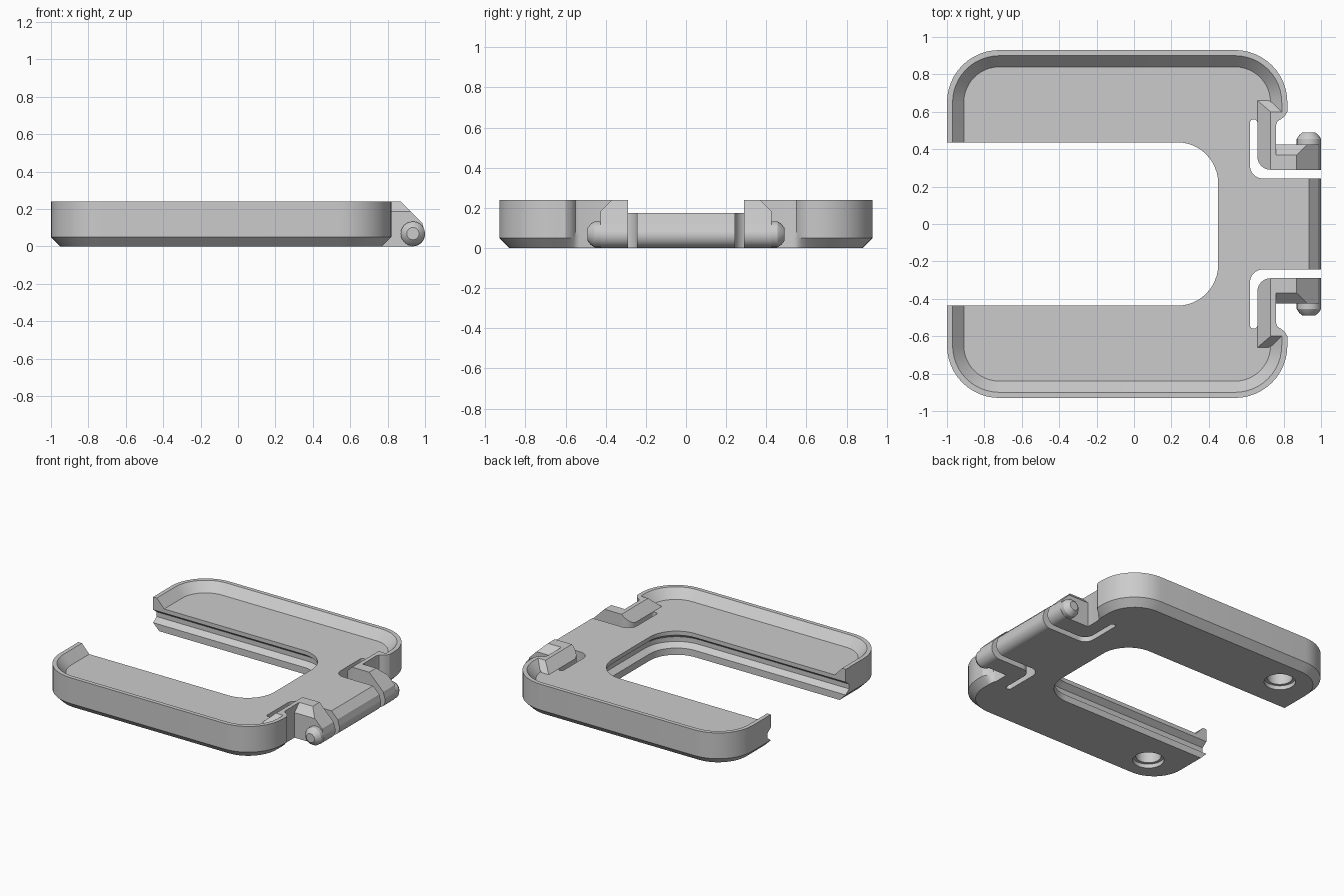
import bpy, bmesh, math
from mathutils import Vector

if "Cube" in bpy.data.objects:
    bpy.data.objects.remove(bpy.data.objects["Cube"], do_unlink=True)

GREY = 0.6
mat = bpy.data.materials.new("plain grey plastic")
mat.use_nodes = True
mat.diffuse_color = (GREY, GREY, GREY, 1)
mat.node_tree.nodes["Principled BSDF"].inputs["Base Color"].default_value = (GREY, GREY, GREY, 1)

RIM, FLOOR = 0.24, 0.175


def arc(cx, cy, r, a0, a1, n=12):
    """Points on an arc, angles in degrees."""
    steps = [math.radians(a0 + (a1 - a0) * i / n) for i in range(n + 1)]
    return [(cx + r * math.cos(a), cy + r * math.sin(a)) for a in steps]


def at_z(outline, z):
    return [(x, y, z) for x, y in outline]


def at_y(outline, y):
    return [(x, y, z) for x, z in outline]


def skin(bm, loops):
    """Join matching loops of points with quads."""
    rings = [[bm.verts.new(p) for p in loop] for loop in loops]
    for a, b in zip(rings, rings[1:]):
        for i in range(len(a)):
            j = (i + 1) % len(a)
            bm.faces.new((a[i], a[j], b[j], b[i]))
    return rings


def loft(name, loops, cuts=(), pits=()):
    """Closed loft, sliced by (point, normal) planes, with pits sunk in its base."""
    bm = bmesh.new()
    rings = skin(bm, loops)
    bm.faces.new(rings[-1])
    if pits:
        for pit in pits:
            bm.faces.new(skin(bm, pit)[-1])
        bmesh.ops.triangle_fill(bm, use_beauty=True,
                                edges=[e for e in bm.edges if e.is_boundary])
    else:
        bm.faces.new(rings[0])
    for point, normal in cuts:
        bmesh.ops.bisect_plane(bm, geom=bm.verts[:] + bm.edges[:] + bm.faces[:],
                               plane_co=point, plane_no=Vector(normal), clear_outer=True)
        bmesh.ops.holes_fill(bm, edges=[e for e in bm.edges if e.is_boundary], sides=0)
    bmesh.ops.recalc_face_normals(bm, faces=bm.faces[:])
    mesh = bpy.data.meshes.new(name)
    bm.to_mesh(mesh)
    bm.free()
    mesh.materials.append(mat)
    ob = bpy.data.objects.new(name, mesh)
    bpy.context.collection.objects.link(ob)
    bpy.ops.object.select_all(action='DESELECT')
    ob.select_set(True)
    bpy.context.view_layer.objects.active = ob
    bpy.ops.object.shade_smooth_by_angle(angle=math.radians(25))


def wall_path(d):
    """Outer wall of the left half, moved inward by d."""
    r = 0.28 - d
    return ([(0.82 - d, 0.6)] + arc(0.54, 0.65, r, 0, 90)
            + arc(-0.72, 0.65, r, 90, 180) + [(-1 + d, 0.437)])


# Small S-curve where the spring arm meets the outer wall
shoulder = [(0.76, 0.53), (0.768, 0.55), (0.785, 0.56), (0.805, 0.575)]
elbow = arc(0.73, 0.36, 0.07, 180, 270, 8)


def half_outline(d, groove):
    """Left half of the base: gap, spring arm, outer wall, central opening."""
    gap = arc(0.69, 0.313, 0.07, 270, 180, 8) + arc(0.64, 0.54, 0.02, 180, 0, 8)
    wall = wall_path(d)
    wall[-1] = (-1 + d, 0.437 + groove)
    return ([(0.7, 0.243)] + gap + elbow + [(0.76, 0.29)]
            + [(min(x, 0.82 - d), y) for x, y in shoulder] + wall
            + arc(0.23, 0.217, 0.22 + groove, 90, 0))


# Base plate: chamfered below, grooved around the opening, pits under the ends
base_loops = []
for z, d, groove in [(0, 0.05, 0), (0.05, 0, 0), (0.08, 0, 0.04),
                     (0.115, 0, 0.04), (0.145, 0, 0), (FLOOR, 0, 0)]:
    half = half_outline(d, groove)
    base_loops.append(at_z(half + [(x, -y) for x, y in reversed(half)], z))
pits = [[at_z(arc(-0.7, 0.685 * s, r, 0, 352.5, 47), z)
         for z, r in [(0, 0.105), (0.03, 0.105), (0.03, 0.085), (0.13, 0.085)]]
        for s in (1, -1)]
loft("base_plate", base_loops, pits=pits)

# Tongue and clip heads share one sloped, rounded end profile
nose = [(0.985, 0.125)] + arc(0.935, 0.065, 0.065, 25, -90)
tongue = [(0.7, 0), (0.7, FLOOR), (0.935, FLOOR)] + nose
loft("tongue", [at_y(tongue, -0.243), at_y(tongue, 0.243)])

head = [(0.76, 0), (0.76, RIM), (0.87, RIM)] + nose
for s, side in ((1, "left"), (-1, "right")):
    # Raised rim with a sloping inner face
    section = [(0, FLOOR), (0, RIM), (0.03, RIM), (0.09, FLOOR)]
    lines = [[(x, y * s, z) for x, y in wall_path(d)] for d, z in section]
    loft(side + "_rim", list(zip(*lines)))

    # Rim of the spring arm, sloped on its inside and far end
    arm = ([(0.76, 0.29)] + elbow[::-1] + [(0.66, 0.66), (0.72, 0.66), (0.82, 0.6)]
           + shoulder[::-1])
    arm = [(x, y * s) for x, y in arm]
    loft(side + "_arm_rim", [at_z(arm, FLOOR), at_z(arm, RIM)],
         [((0.73, 0, RIM), (-0.065, 0, 0.07)),
          ((0.73, 0.6 * s, RIM), (0, 0.065 * s, 0.06))])

    # Clip head with a chamfered outer top edge
    loft(side + "_clip_head", [at_y(head, 0.29 * s), at_y(head, 0.425 * s)],
         [((0.8, 0.37 * s, RIM), (0, s, 1))])

    # Tapered hinge pin
    taper = [(0.42, 0.065), (0.455, 0.065), (0.475, 0.052), (0.49, 0.033)]
    loft(side + "_hinge_pin", [at_y(arc(0.935, 0.068, r, 0, 345, 23), y * s) for y, r in taper])
